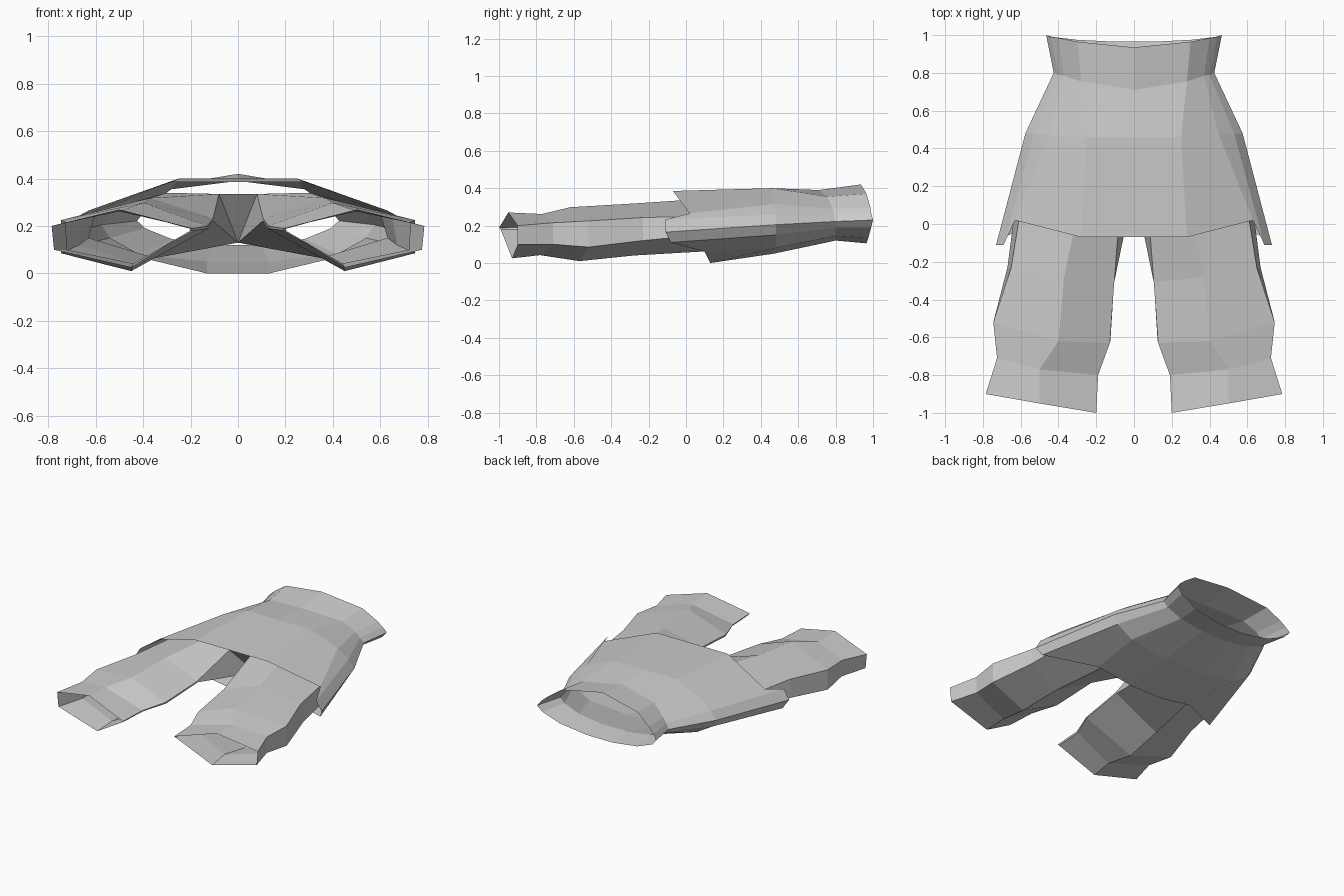
import bpy

cube = bpy.data.objects.get("Cube")
if cube:
    bpy.data.objects.remove(cube, do_unlink=True)

# One plain cloth colour
cloth = bpy.data.materials.new("light_grey_cloth")
cloth.use_nodes = True
colour = (0.6, 0.6, 0.6, 1)
cloth.diffuse_color = colour
cloth.node_tree.nodes["Principled BSDF"].inputs["Base Color"].default_value = colour


def loft(name, rings, closed, extra=None):
    """Skin a list of rings into an open sleeve, then mirror it across x."""
    n = len(rings[0])
    verts = [p for ring in rings for p in ring]
    faces = []
    for r in range(len(rings) - 1):
        for i in range(n if closed else n - 1):
            j = (i + 1) % n
            faces.append((r * n + i, (r + 1) * n + i, (r + 1) * n + j, r * n + j))
    if extra:
        start = len(verts)
        verts += extra
        faces.append(tuple(range(start, start + len(extra))))
    mesh = bpy.data.meshes.new(name)
    mesh.from_pydata(verts, [], faces)
    mesh.materials.append(cloth)
    obj = bpy.data.objects.new(name, mesh)
    bpy.context.collection.objects.link(obj)
    mirror = obj.modifiers.new("mirror", "MIRROR")
    mirror.use_axis[0] = True
    mirror.merge_threshold = 0.001
    return obj


# Skirt: half rings from top centre round to bottom centre, waist to hem
waist_rim = [(0, .935, .42), (.3, .965, .37), (.4, .985, .3), (.44, .99, .265),
             (.465, 1, .23), (.43, .99, .19), (.3, .975, .135), (.1, .965, .105), (0, .965, .105)]
waist = [(0, .71, .39), (.28, .755, .355), (.37, .785, .29), (.4, .79, .255),
         (.425, .8, .222), (.39, .8, .19), (.28, .8, .145), (.1, .8, .12), (0, .8, .12)]
hips = [(0, .46, .4), (.25, .46, .4), (.45, .47, .315), (.53, .48, .26),
        (.575, .48, .205), (.54, .48, .15), (.42, .48, .08), (.13, .47, .05), (0, .47, .05)]
hem = [(0, -.07, .385), (.28, -.07, .385), (.63, .02, .265), (.69, -.11, .232),
       (.73, -.11, .165), (.7, -.08, .11), (.38, .1, .06), (.13, .13, 0), (0, .13, 0)]
loft("skirt", [waist_rim, waist, hips, hem], False)

# Legs: full rings (inner low, inner high, top, outer high, outer low, bottom)
hip = [(0, .2, .13), (.08, .02, .335), (.3, .05, .34),
       (.6, .08, .25), (.63, .08, .15), (.35, .15, .065)]
thigh = [(.105, -.3, .222), (.105, -.31, .232), (.37, -.28, .318),
         (.65, -.23, .243), (.67, -.23, .12), (.42, -.28, .04)]
knee = [(.125, -.62, .19), (.128, -.63, .2), (.4, -.62, .298),
        (.745, -.52, .225), (.745, -.52, .085), (.45, -.57, .01)]
shin = [(.192, -.79, .18), (.19, -.8, .19), (.5, -.77, .262),
        (.725, -.71, .215), (.722, -.71, .1), (.44, -.78, .042)]
cuff = [(.205, -.99, .178), (.2, -1, .188), (.5, -.95, .27),
        (.785, -.9, .2), (.775, -.9, .1), (.45, -.93, .025)]
# Small panel joins the two legs at the crotch
loft("trouser_legs", [hip, thigh, knee, shin, cuff], True,
     [(0, .2, .13), (.08, .02, .335), (0, .02, .335)])
